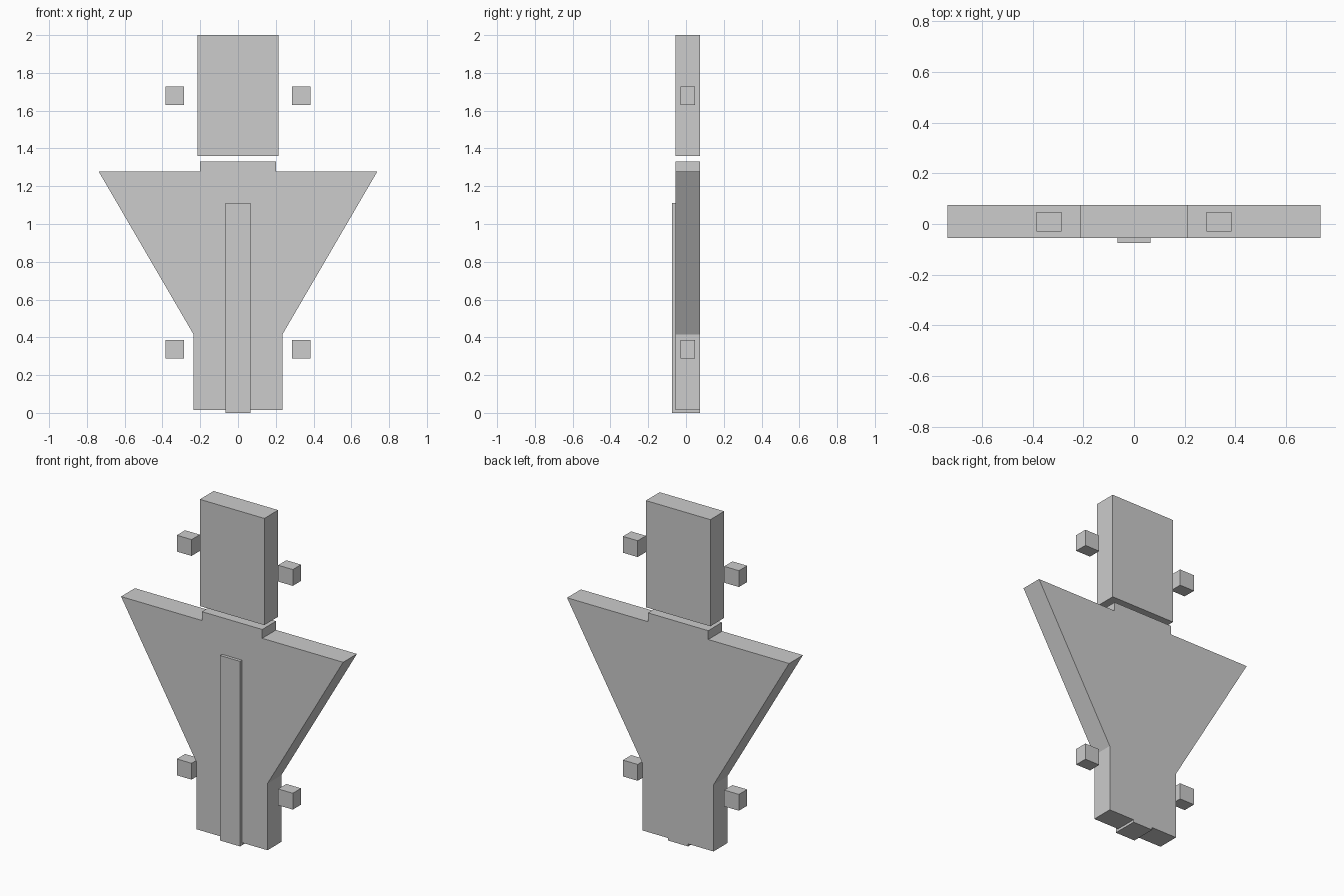
import bpy
import bmesh

cube = bpy.data.objects.get("Cube")
if cube:
    bpy.data.objects.remove(cube, do_unlink=True)

# Single light grey finish
grey = bpy.data.materials.new("light_grey")
grey.use_nodes = True
colour = (0.604, 0.604, 0.604, 1)
grey.diffuse_color = colour
grey.node_tree.nodes["Principled BSDF"].inputs["Base Color"].default_value = colour

FRONT, BACK = -0.056, 0.075


def slab(name, outline, front=FRONT, back=BACK):
    """Extrude a front outline of (x, z) points through its depth."""
    bm = bmesh.new()
    face = bm.faces.new([bm.verts.new((x, front, z)) for x, z in outline])
    extruded = bmesh.ops.extrude_face_region(bm, geom=[face])["geom"]
    verts = [v for v in extruded if isinstance(v, bmesh.types.BMVert)]
    bmesh.ops.translate(bm, verts=verts, vec=(0, back - front, 0))
    bmesh.ops.recalc_face_normals(bm, faces=bm.faces)
    mesh = bpy.data.meshes.new(name)
    bm.to_mesh(mesh)
    bm.free()
    mesh.materials.append(grey)
    obj = bpy.data.objects.new(name, mesh)
    bpy.context.collection.objects.link(obj)
    return obj


def symmetric(half):
    """Complete a right-hand outline with its mirror image."""
    return half + [(-x, z) for x, z in reversed(half)]


# Head block, floating above the body
slab("head_block", symmetric([(0.214, 1.36), (0.214, 2.0)]))

# Body: narrow base, flared shoulders and a short neck
slab("body", symmetric([(0.235, 0.015), (0.235, 0.415), (0.737, 1.277),
                        (0.2, 1.277), (0.2, 1.33)]))

# Centre bar runs through the body and stands proud of its front
slab("centre_bar", symmetric([(0.066, 0), (0.066, 1.11)]), -0.075, BACK)

# Four small blocks beside the head and the base
for level, z in (("upper", 1.68), ("lower", 0.338)):
    for side, sign in (("left", 1), ("right", -1)):
        x, r = sign * 0.336, 0.049
        slab(f"{level}_{side}_block",
             [(x - r, z - r), (x + r, z - r), (x + r, z + r), (x - r, z + r)],
             -0.03, 0.048)
